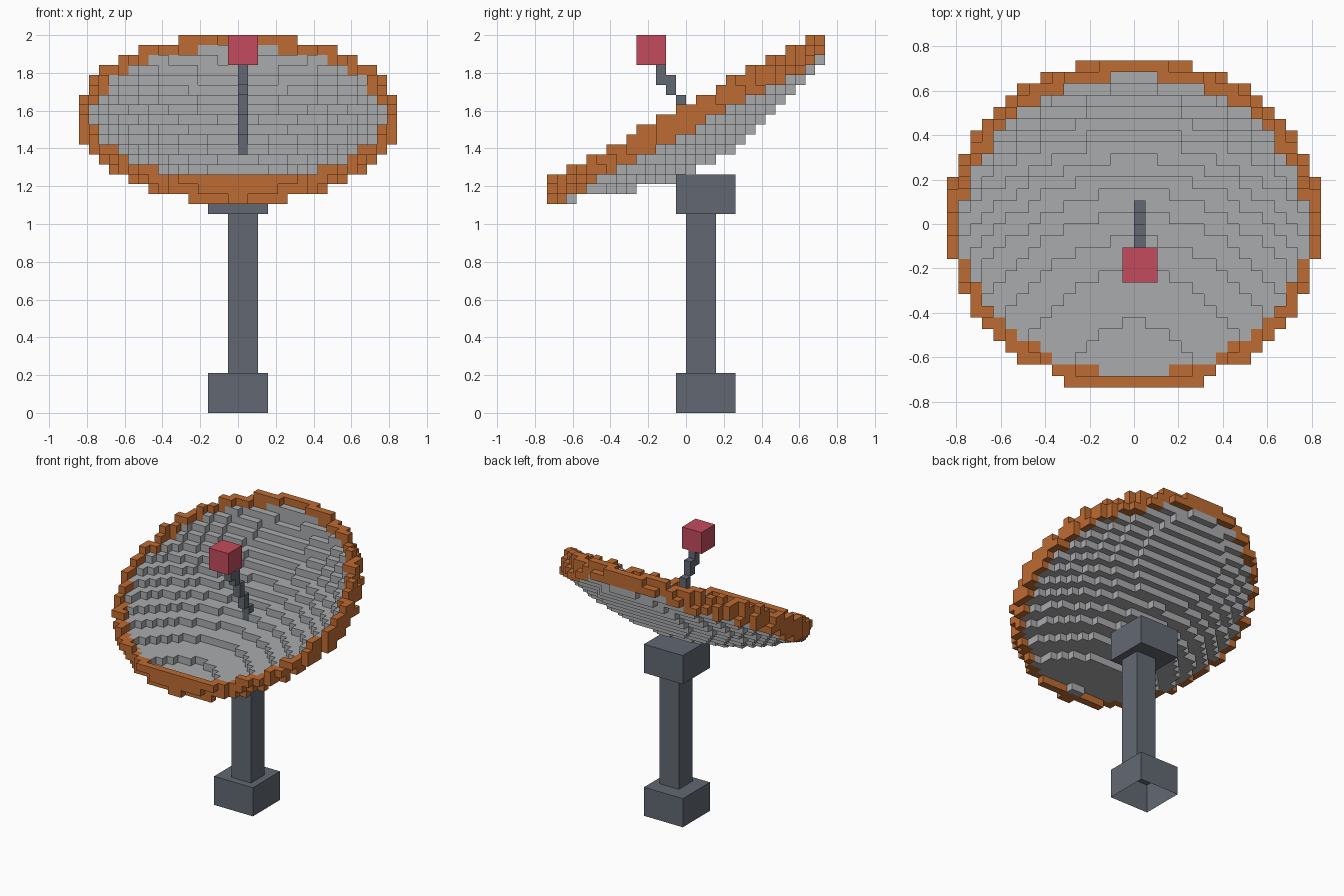
import bpy, bmesh, math
from mathutils import Vector

cube = bpy.data.objects.get("Cube")
if cube:
    bpy.data.objects.remove(cube, do_unlink=True)

UNIT = 2 / 38            # edge of one block
TILT = 0.5               # dish tilt in radians
CENTRE_Y, CENTRE_Z = 0.08, 29.67


def material(name, rgb):
    m = bpy.data.materials.new(name)
    m.use_nodes = True
    m.diffuse_color = (*rgb, 1)
    bsdf = next(n for n in m.node_tree.nodes if n.type == 'BSDF_PRINCIPLED')
    bsdf.inputs["Base Color"].default_value = (*rgb, 1)
    return m


slate = material("slate", (0.122, 0.138, 0.171))
grey = material("light grey", (0.402, 0.407, 0.423))
orange = material("orange", (0.515, 0.147, 0.032))
red = material("red", (0.552, 0.07, 0.109))


def box(x, y, z):
    """Blocks filling three half-open ranges."""
    return {(i, j, k) for i in range(*x) for j in range(*y) for k in range(*z)}


def dish_blocks(test):
    """Blocks whose radius and height in the tilted dish frame pass a test."""
    found = set()
    for i, j, k in box((-17, 17), (-16, 16), (19, 40)):
        dy, dz = j + 0.5 - CENTRE_Y, k + 0.5 - CENTRE_Z
        u = dy * math.cos(TILT) + dz * math.sin(TILT)
        w = dz * math.cos(TILT) - dy * math.sin(TILT)
        if test(math.hypot(i + 0.5, u), w):
            found.add((i, j, k))
    return found


def in_bowl(r, w):
    return r < 14.8 and 0 <= w - (0.017 * r * r - 5) <= 1.8


def in_rim(r, w):
    return 14.8 <= r <= 15.87 and abs(w) <= 1.25


# Feed arm descends two blocks per step toward the bowl
arm = box((0, 1), (-3, -2), (33, 35)) | box((0, 1), (-2, -1), (32, 34))
for step in range(3):
    arm |= box((0, 1), (step - 1, step), (30 - 2 * step, 32 - 2 * step))

# Earlier parts win where parts share a block
parts = [
    ("base", slate, box((-3, 3), (-1, 5), (0, 4))),
    ("post", slate, box((-1, 2), (0, 3), (4, 20))),
    ("mount", slate, box((-3, 3), (-1, 5), (20, 24))),
    ("receiver", red, box((-1, 2), (-5, -2), (35, 38))),
    ("feed_arm", slate, arm),
    ("dish_rim", orange, dish_blocks(in_rim)),
    ("dish_bowl", grey, dish_blocks(in_bowl)),
]
filled = set().union(*(blocks for _, _, blocks in parts))


def build(name, mat, blocks):
    """Mesh of the exposed block faces; the underside at ground is open."""
    bm = bmesh.new()
    for block in sorted(blocks):
        for axis in range(3):
            for side in (0, 1):
                near = list(block)
                near[axis] += 2 * side - 1
                if tuple(near) in filled or near[2] < 0:
                    continue
                a, b = (axis + 1) % 3, (axis + 2) % 3
                corners = []
                for p, q in ((0, 0), (1, 0), (1, 1), (0, 1)):
                    co = Vector(block)
                    co[axis] += side
                    co[a] += p
                    co[b] += q
                    corners.append(bm.verts.new(co * UNIT))
                bm.faces.new(corners if side else corners[::-1])
    bmesh.ops.remove_doubles(bm, verts=bm.verts[:], dist=UNIT / 100)
    mesh = bpy.data.meshes.new(name)
    bm.to_mesh(mesh)
    bm.free()
    mesh.materials.append(mat)
    bpy.context.scene.collection.objects.link(bpy.data.objects.new(name, mesh))


used = set()
for name, mat, blocks in parts:
    build(name, mat, blocks - used)
    used |= blocks
